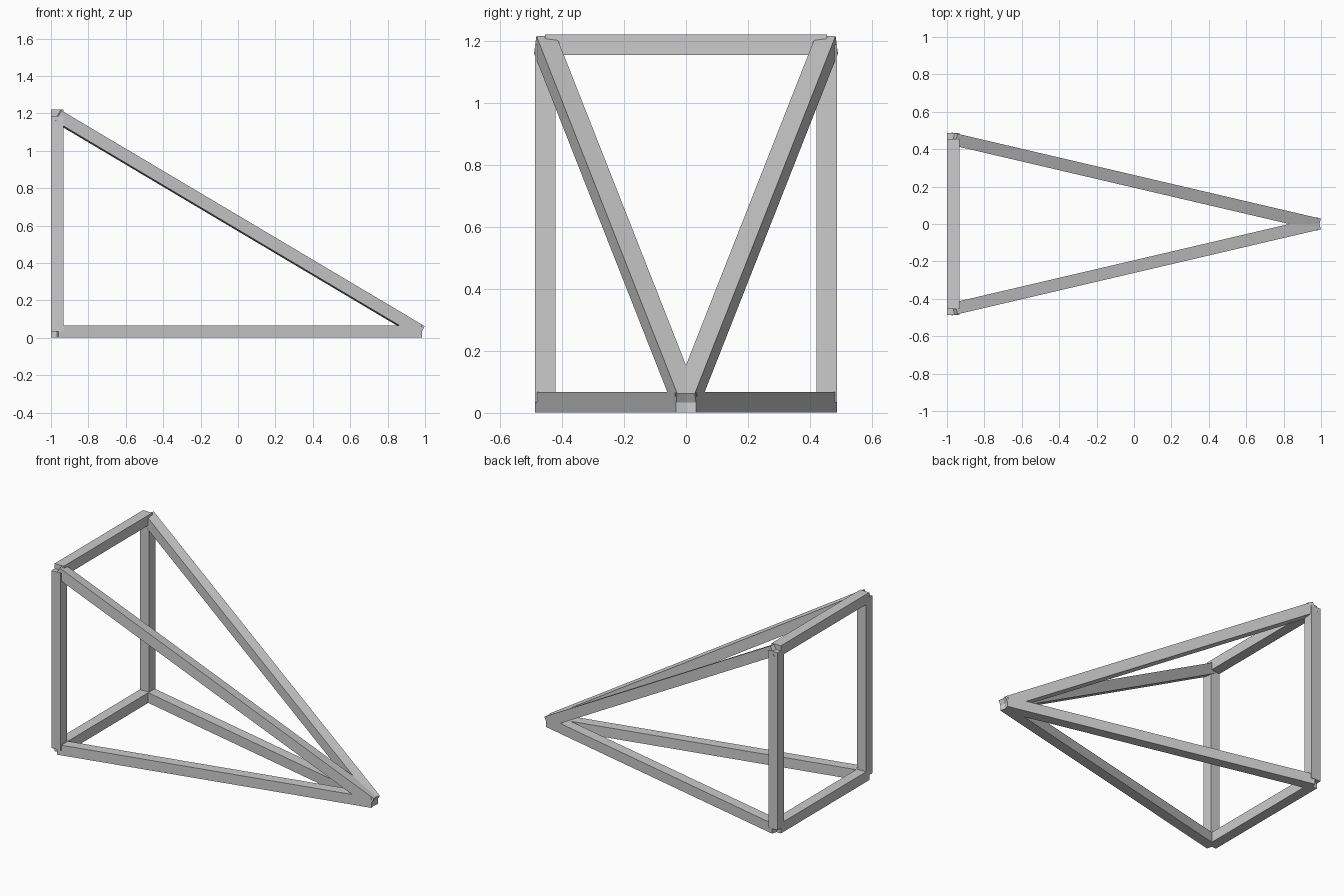
import bpy
from mathutils import Matrix, Vector

if "Cube" in bpy.data.objects:
    bpy.data.objects.remove(bpy.data.objects["Cube"])

T = 0.066        # beam thickness
H = T / 2
XB = -1 + H      # back frame plane
XT = 0.975       # apex node
Y = 0.454        # half spacing of posts
Z0, Z1 = H + 0.001, 1.187


def beam(name, a, b):
    """Square bar running node to node, sides kept upright."""
    a, b = Vector(a), Vector(b)
    d = (b - a).normalized()
    side = Vector((0, 0, 1)).cross(d)
    side = side.normalized() if side.length > 1e-4 else Vector((0, 1, 0))
    up = d.cross(side)
    m = Matrix((d * (b - a).length, side * T, up * T)).transposed()
    bpy.ops.mesh.primitive_cube_add(size=1)
    ob = bpy.context.object
    ob.name = name
    ob.data.transform(Matrix.Translation((a + b) / 2) @ m.to_4x4())
    return ob


apex = (XT, 0, Z0)

# Paired bars on each side
for s, tag in ((-1, "front"), (1, "back")):
    low, high = (XB, s * Y, Z0), (XB, s * Y, Z1)
    beam(tag + "_post", low, high)
    beam(tag + "_base_bar", low, apex)
    beam(tag + "_diagonal_bar", high, apex)

# Cross bars joining the posts
beam("lower_cross_bar", (XB, -Y, Z0), (XB, Y, Z0))
beam("upper_cross_bar", (XB, -Y, Z1), (XB, Y, Z1))
